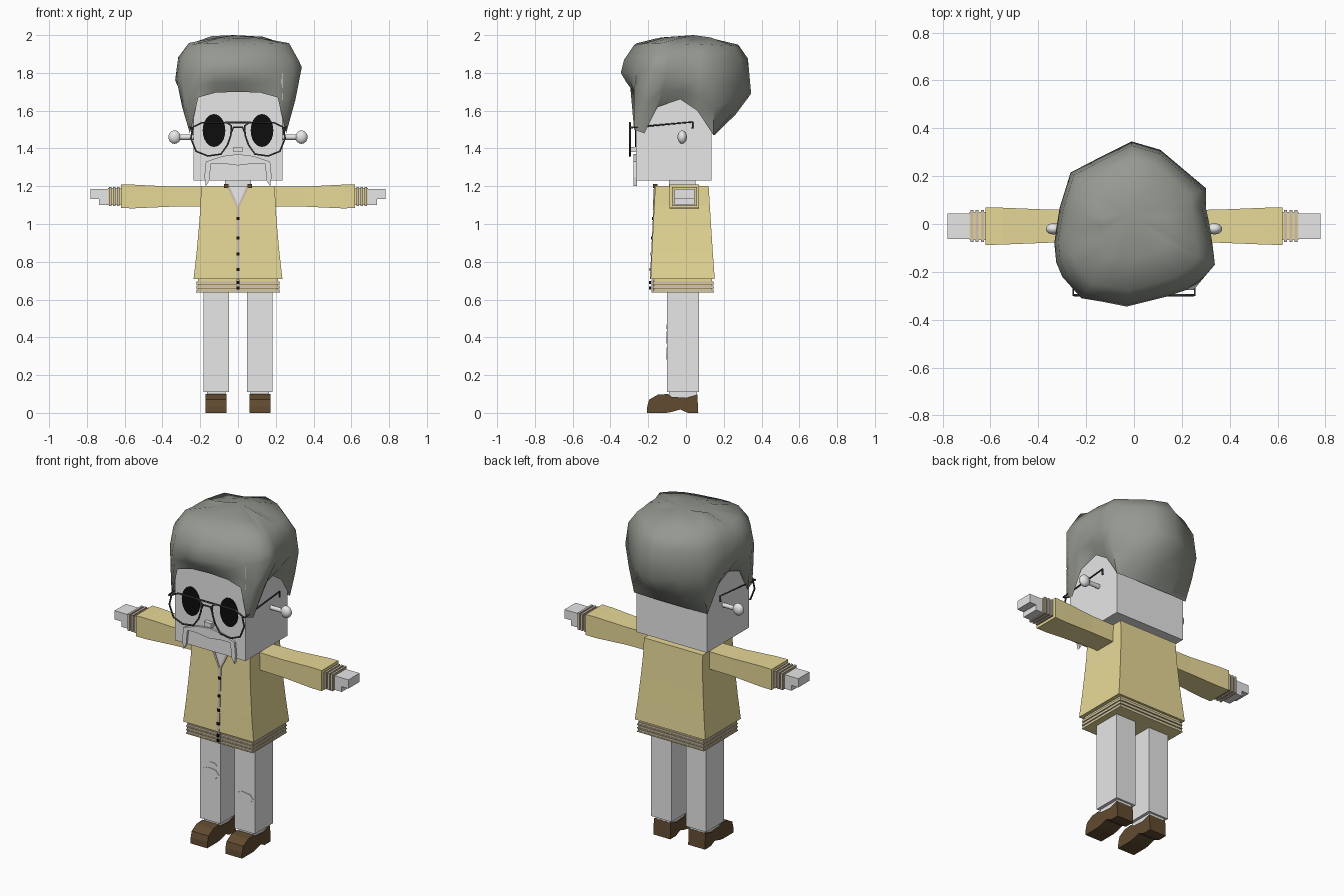
import bpy
import bmesh
import math
import random

random.seed(4)
if "Cube" in bpy.data.objects:
    bpy.data.objects.remove(bpy.data.objects["Cube"])


def material(name, r, g, b):
    m = bpy.data.materials.new(name)
    m.use_nodes = True
    m.diffuse_color = (r, g, b, 1)
    bsdf = m.node_tree.nodes["Principled BSDF"]
    bsdf.inputs["Base Color"].default_value = (r, g, b, 1)
    bsdf.inputs["Roughness"].default_value = 0.8
    return m


PALE = material("pale_grey", 0.8, 0.8, 0.8)
KNIT = material("mustard_knit", 0.8, 0.69, 0.31)
RIB = material("beige_rib", 0.62, 0.53, 0.43)
HAIR = material("hair_grey", 0.30, 0.32, 0.28)
LEATHER = material("brown_leather", 0.12, 0.07, 0.03)
WIRE = material("dark_wire", 0.06, 0.06, 0.06)
BLACK = material("black", 0.004, 0.004, 0.004)


def finish(name, bm, mat, smooth=None):
    bmesh.ops.recalc_face_normals(bm, faces=bm.faces)
    me = bpy.data.meshes.new(name)
    bm.to_mesh(me)
    bm.free()
    me.materials.append(mat)
    ob = bpy.data.objects.new(name, me)
    bpy.context.collection.objects.link(ob)
    if smooth:
        bpy.ops.object.select_all(action="DESELECT")
        ob.select_set(True)
        bpy.context.view_layer.objects.active = ob
        bpy.ops.object.shade_smooth_by_angle(angle=math.radians(smooth))
    return ob


def skin_rings(bm, rings, caps=True):
    """Bridge a list of equally long closed loops of points."""
    loops = [[bm.verts.new(p) for p in ring] for ring in rings]
    n = len(loops[0])
    for low, high in zip(loops, loops[1:]):
        for i in range(n):
            j = (i + 1) % n
            bm.faces.new((low[i], low[j], high[j], high[i]))
    if caps:
        bm.faces.new(loops[0])
        bm.faces.new(loops[-1])
    return loops


def loft(name, rings, mat):
    bm = bmesh.new()
    skin_rings(bm, rings)
    return finish(name, bm, mat)


def rect(x0, x1, y0, y1, z):
    return [(x0, y0, z), (x1, y0, z), (x1, y1, z), (x0, y1, z)]


def box(name, x, y, z, mat):
    return loft(name, [rect(*x, *y, h) for h in z], mat)


def plate(name, outline, y0, y1, mat):
    """Outline in x and z, given thickness along y."""
    return loft(name, [[(x, y, z) for x, z in outline] for y in (y0, y1)], mat)


def ellipse(cx, cz, rx, rz, n):
    return [(cx + rx * math.cos(math.tau * i / n), cz + rz * math.sin(math.tau * i / n)) for i in range(n)]


def wire(name, points, closed=False, radius=0.005):
    cu = bpy.data.curves.new(name, "CURVE")
    cu.dimensions = "3D"
    cu.bevel_depth = radius
    cu.bevel_resolution = 1
    sp = cu.splines.new("POLY")
    sp.points.add(len(points) - 1)
    for p, co in zip(sp.points, points):
        p.co = (*co, 1)
    sp.use_cyclic_u = closed
    cu.materials.append(WIRE)
    ob = bpy.data.objects.new(name, cu)
    bpy.context.collection.objects.link(ob)
    bpy.ops.object.select_all(action="DESELECT")
    ob.select_set(True)
    bpy.context.view_layer.objects.active = ob
    bpy.ops.object.convert(target="MESH")


# Head, neck, nose and moustache
box("head", (-0.235, 0.235), (-0.265, 0.135), (1.23, 1.8), PALE)
box("neck", (-0.07, 0.07), (-0.09, 0.05), (1.18, 1.24), PALE)
box("nose", (-0.024, 0.024), (-0.29, -0.26), (1.38, 1.408), PALE)
half = [(0.08, 1.36), (0.17, 1.33), (0.178, 1.25), (0.17, 1.2), (0.152, 1.23), (0.143, 1.32), (0.08, 1.32)]
lip = [(0, 1.37)] + half + [(0, 1.31)] + [(-x, z) for x, z in reversed(half)]
plate("moustache", lip, -0.278, -0.26, PALE)

# Hair: hairline points on one side, belly points all the way round
hairline = [(0, -0.275, 1.70), (0.12, -0.275, 1.695), (0.21, -0.275, 1.67), (0.25, -0.275, 1.50),
            (0.255, -0.22, 1.48), (0.25, -0.15, 1.62), (0.245, -0.03, 1.66), (0.245, 0.06, 1.6),
            (0.245, 0.145, 1.47), (0.13, 0.15, 1.47), (0, 0.15, 1.47)]
hairline += [(-x, y, z) for x, y, z in hairline[-2:0:-1]]
belly = [(-0.03, -0.345, 1.8), (0.13, -0.305, 1.8), (0.22, -0.275, 1.8), (0.29, -0.225, 1.82),
         (0.338, -0.17, 1.83), (0.33, -0.1, 1.8), (0.315, 0, 1.75), (0.3, 0.07, 1.75),
         (0.3, 0.15, 1.75), (0.11, 0.31, 1.7), (-0.01, 0.345, 1.69), (-0.14, 0.28, 1.7),
         (-0.265, 0.215, 1.72), (-0.31, 0.07, 1.75), (-0.325, -0.02, 1.75), (-0.333, -0.08, 1.76),
         (-0.325, -0.16, 1.76), (-0.3, -0.22, 1.77), (-0.22, -0.31, 1.79), (-0.13, -0.325, 1.8)]
middle = [tuple(a + (b - a) * f for a, b, f in zip(p, q, (0.58, 0.58, 0.5))) for p, q in zip(hairline, belly)]
crown = []
for scale, height in ((0.95, 1.875), (0.8, 1.95), (0.42, 1.985)):
    crown.append([(x * scale, y * scale, height + random.uniform(-0.01, 0.01)) for x, y, z in belly])
bm = bmesh.new()
loops = skin_rings(bm, [hairline, middle, belly] + crown, caps=False)
tip = bm.verts.new((-0.02, 0.04, 2.0))
for a, b in zip(loops[-1], loops[-1][1:] + loops[-1][:1]):
    bm.faces.new((a, b, tip))
finish("hair", bm, HAIR, smooth=60)

# Sweater body
body = [(0.71, 0.235, -0.187, 0.152), (0.85, 0.219, -0.181, 0.142), (0.97, 0.208, -0.175, 0.134),
        (1.1, 0.198, -0.168, 0.126), (1.2, 0.196, -0.163, 0.12)]
loft("sweater", [rect(-w, w, f, b, z) for z, w, f, b in body], KNIT)


def front_y(z):
    return -0.187 + (z - 0.71) * 0.049


# Ribbed hem
box("hem_core", (-0.212, 0.212), (-0.168, 0.138), (0.64, 0.715), KNIT)
for i in range(3):
    z = 0.637 + i * 0.021
    box(f"hem_rib_{i}", (-0.222, 0.222), (-0.178, 0.148), (z, z + 0.006), KNIT)
    box(f"hem_band_{i}", (-0.219, 0.219), (-0.175, 0.145), (z + 0.006, z + 0.017), RIB)

# Button strip, neck opening and collar
loft("button_strip", [rect(-0.008, 0.008, front_y(z) - 0.004, front_y(z) + 0.006, z) for z in (0.71, 1.09)], RIB)
box("hem_strip", (-0.008, 0.008), (-0.182, -0.17), (0.637, 0.705), RIB)
for i, z in enumerate((0.66, 0.69, 0.76, 0.84, 0.925, 1.03)):
    y = front_y(max(z, 0.71)) - 0.008
    box(f"button_{i}", (-0.008, 0.008), (y, y + 0.009), (z - 0.008, z + 0.008), BLACK)
opening = [[(x, front_y(z) + d, z) for x, z in ((-0.055, 1.201), (0, 1.085), (0.055, 1.201))] for d in (-0.004, 0.006)]
loft("neck_opening", opening, PALE)

for s, side in ((1, "left"), (-1, "right")):
    def span(a, b):
        return tuple(sorted((s * a, s * b)))

    # Collar edge
    edge = ((0.045, 1.201), (0, 1.095), (0, 1.075), (0.062, 1.201))
    loft(f"{side}_collar", [[(s * x, front_y(z) + d, z) for x, z in edge] for d in (-0.007, 0.003)], RIB)
    box(f"{side}_collar_tip", span(0.05, 0.075), (-0.175, -0.15), (1.19, 1.212), LEATHER)

    # Eye, ear and lens frame
    plate(f"{side}_eye", ellipse(s * 0.127, 1.495, 0.06, 0.087, 24), -0.269, -0.262, BLACK)
    bm = bmesh.new()
    stalk = [[(s * x, -0.02 + a, 1.46 + c) for a, c in ellipse(0, 0, 0.012, 0.014, 8)] for x in (0.22, 0.32)]
    skin_rings(bm, stalk)
    finish(f"{side}_ear_stalk", bm, PALE, smooth=50)
    bm = bmesh.new()
    bmesh.ops.create_uvsphere(bm, u_segments=10, v_segments=7, radius=1)
    bmesh.ops.scale(bm, vec=(0.034, 0.025, 0.036), verts=bm.verts)
    bmesh.ops.translate(bm, vec=(s * 0.336, -0.02, 1.46), verts=bm.verts)
    finish(f"{side}_ear", bm, PALE, smooth=50)
    frame = [(0.035, 1.52), (0.06, 1.537), (0.19, 1.537), (0.235, 1.515), (0.25, 1.455), (0.222, 1.385),
             (0.16, 1.36), (0.09, 1.37), (0.055, 1.42), (0.038, 1.47)]
    wire(f"{side}_lens_frame", [(s * x, -0.297, z) for x, z in frame], closed=True)
    temple = [(0.235, -0.297, 1.51), (0.254, -0.297, 1.51), (0.254, 0.035, 1.54), (0.254, 0.035, 1.505)]
    wire(f"{side}_temple", [(s * x, y, z) for x, y, z in temple])

    # Sleeve, ribbed cuff and hand
    sleeve = ((0.18, 1.093, 1.198, -0.073, 0.058), (0.35, 1.092, 1.198, -0.078, 0.06),
              (0.55, 1.083, 1.208, -0.086, 0.068), (0.62, 1.084, 1.208, -0.088, 0.07))
    loft(f"{side}_sleeve", [[(s * x, f, a), (s * x, b, a), (s * x, b, h), (s * x, f, h)]
                            for x, a, h, f, b in sleeve], KNIT)
    box(f"{side}_cuff_core", span(0.61, 0.688), (-0.067, 0.05), (1.1, 1.19), KNIT)
    for i in range(3):
        x = 0.627 + i * 0.022
        box(f"{side}_cuff_rib_{i}", span(x, x + 0.013), (-0.075, 0.058), (1.095, 1.196), RIB)
    box(f"{side}_hand", span(0.68, 0.78), (-0.062, 0.044), (1.132, 1.185), PALE)
    box(f"{side}_thumb", span(0.68, 0.735), (-0.062, 0.044), (1.1, 1.133), PALE)

    # Trouser leg, ankle and shoe
    box(f"{side}_leg", span(0.048, 0.183), (-0.1, 0.07), (0.11, 0.66), PALE)
    box(f"{side}_ankle", span(0.066, 0.164), (-0.09, 0.058), (0.075, 0.115), PALE)
    shoe = [(0.065, 0), (0.01, 0), (-0.03, 0.018), (-0.08, 0.004), (-0.105, 0), (-0.207, 0), (-0.205, 0.035),
            (-0.195, 0.07), (-0.15, 0.096), (-0.095, 0.1), (-0.075, 0.085), (0, 0.08), (0.06, 0.097)]
    loft(f"{side}_shoe", [[(s * x, y, z) for y, z in shoe] for x in (0.06, 0.172)], LEATHER)

# Nose bridge of the glasses
bridge = [(-0.04, 1.475), (-0.024, 1.512), (0.024, 1.512), (0.04, 1.475)]
wire("glasses_bridge", [(x, -0.297, z) for x, z in bridge])
wire("glasses_bar", [(-0.07, -0.297, 1.537), (0.07, -0.297, 1.537)])

# Worn patches on the trousers
plate("right_knee_patch", ellipse(-0.115, 0.4, 0.06, 0.033, 7), -0.103, -0.096, PALE)
plate("right_thigh_patch", ellipse(-0.1, 0.455, 0.03, 0.014, 6), -0.103, -0.096, PALE)
plate("left_knee_patch", ellipse(0.112, 0.315, 0.062, 0.032, 7), -0.103, -0.096, PALE)
